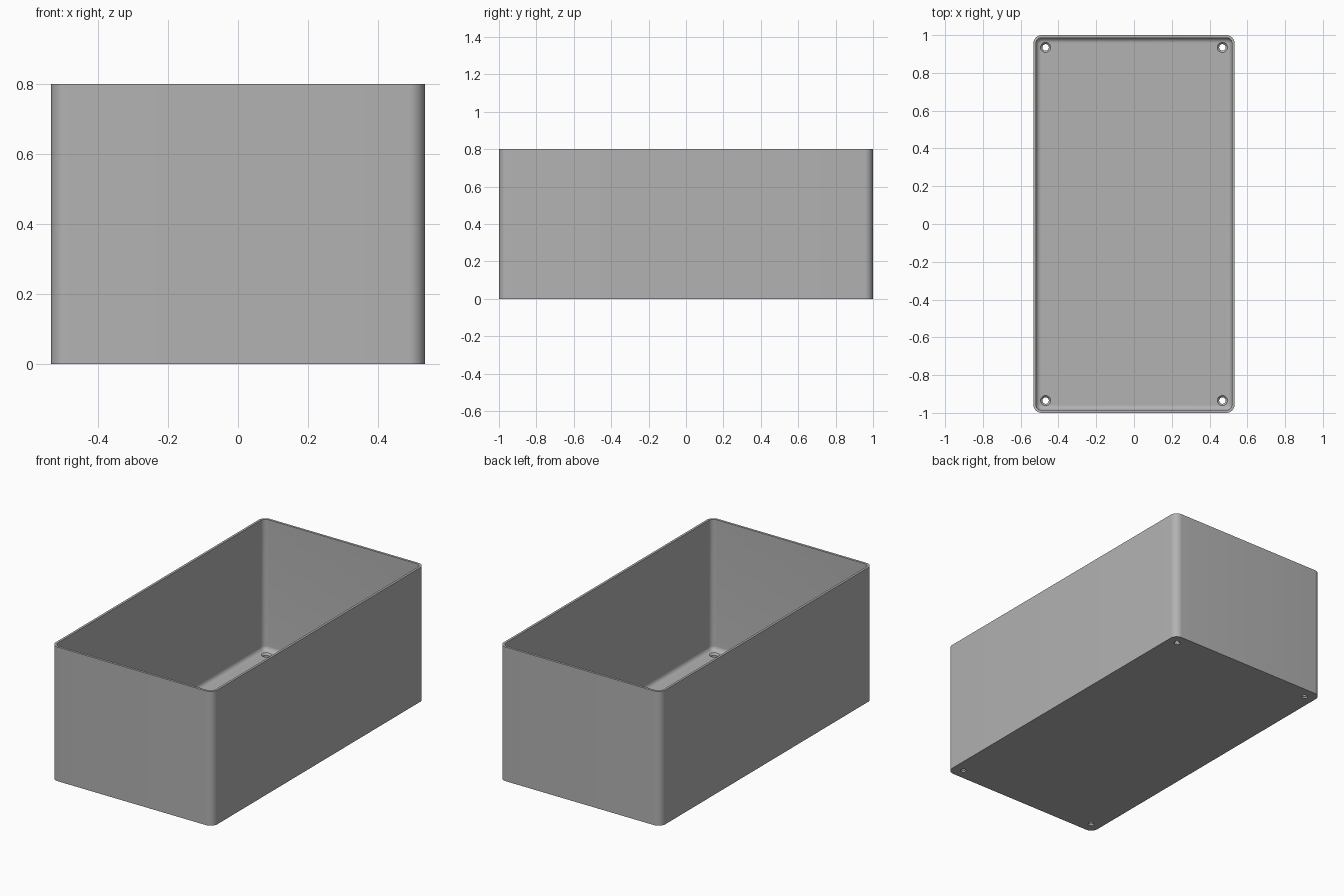
import bpy, bmesh, math
from math import sin, cos, pi

cube = bpy.data.objects.get("Cube")
if cube:
    bpy.data.objects.remove(cube, do_unlink=True)

HALF_X, HALF_Y, HEIGHT = 0.533, 1.0, 0.8
CORNER, WALL, FLOOR, FILLET = 0.045, 0.014, 0.02, 0.027
HOLE_X, HOLE_Y = 0.468, 0.935
STEPS = 10

grey = bpy.data.materials.new("plain grey")
grey.use_nodes = True
colour = (0.448, 0.448, 0.448, 1)
grey.diffuse_color = colour
grey.node_tree.nodes["Principled BSDF"].inputs["Base Color"].default_value = colour


def rounded_ring(bm, inset, z):
    """Rounded rectangle of vertices, inset from the outer wall."""
    r = CORNER - inset
    ring = []
    for k, (sx, sy) in enumerate([(1, 1), (-1, 1), (-1, -1), (1, -1)]):
        for i in range(STEPS + 1):
            a = (k + i / STEPS) * pi / 2
            ring.append(bm.verts.new((sx * (HALF_X - CORNER) + r * cos(a),
                                      sy * (HALF_Y - CORNER) + r * sin(a), z)))
    return ring


def round_ring(bm, x, y, radius, z, sides=32):
    return [bm.verts.new((x + radius * cos(2 * pi * i / sides),
                          y + radius * sin(2 * pi * i / sides), z)) for i in range(sides)]


def loft(bm, rings):
    """Closed solid skinned over a stack of rings."""
    for low, high in zip(rings, rings[1:]):
        n = len(low)
        for i in range(n):
            j = (i + 1) % n
            bm.faces.new((low[i], low[j], high[j], high[i]))
    bm.faces.new(rings[0][::-1])
    bm.faces.new(rings[-1])


def finish(bm, name):
    bmesh.ops.recalc_face_normals(bm, faces=bm.faces)
    mesh = bpy.data.meshes.new(name)
    bm.to_mesh(mesh)
    bm.free()
    mesh.materials.append(grey)
    obj = bpy.data.objects.new(name, mesh)
    bpy.context.collection.objects.link(obj)
    return obj


# Open tray: outer wall, rim, inner wall, filleted floor
bm = bmesh.new()
profile = [(0, 0), (0, HEIGHT), (WALL, HEIGHT)]
for i in range(9):
    a = i / 8 * pi / 2
    profile.append((WALL + FILLET * (1 - cos(a)), FLOOR + FILLET * (1 - sin(a))))
loft(bm, [rounded_ring(bm, inset, z) for inset, z in profile])
box = finish(bm, "open_box")

# Countersunk screw holes in the four floor corners
bm = bmesh.new()
for sx in (-1, 1):
    for sy in (-1, 1):
        steps = [(0.017, -0.02), (0.017, FLOOR - 0.01), (0.027, FLOOR), (0.027, FLOOR + 0.05)]
        loft(bm, [round_ring(bm, sx * HOLE_X, sy * HOLE_Y, r, z) for r, z in steps])
cutter = finish(bm, "screw_hole_cutter")
cutter.hide_render = True

cut = box.modifiers.new("screw holes", 'BOOLEAN')
cut.operation = 'DIFFERENCE'
cut.solver = 'EXACT'
cut.object = cutter

bpy.ops.object.select_all(action='DESELECT')
box.select_set(True)
bpy.context.view_layer.objects.active = box
bpy.ops.object.modifier_apply(modifier=cut.name)
bpy.data.objects.remove(cutter, do_unlink=True)
bpy.ops.object.shade_smooth_by_angle(angle=math.radians(30))
